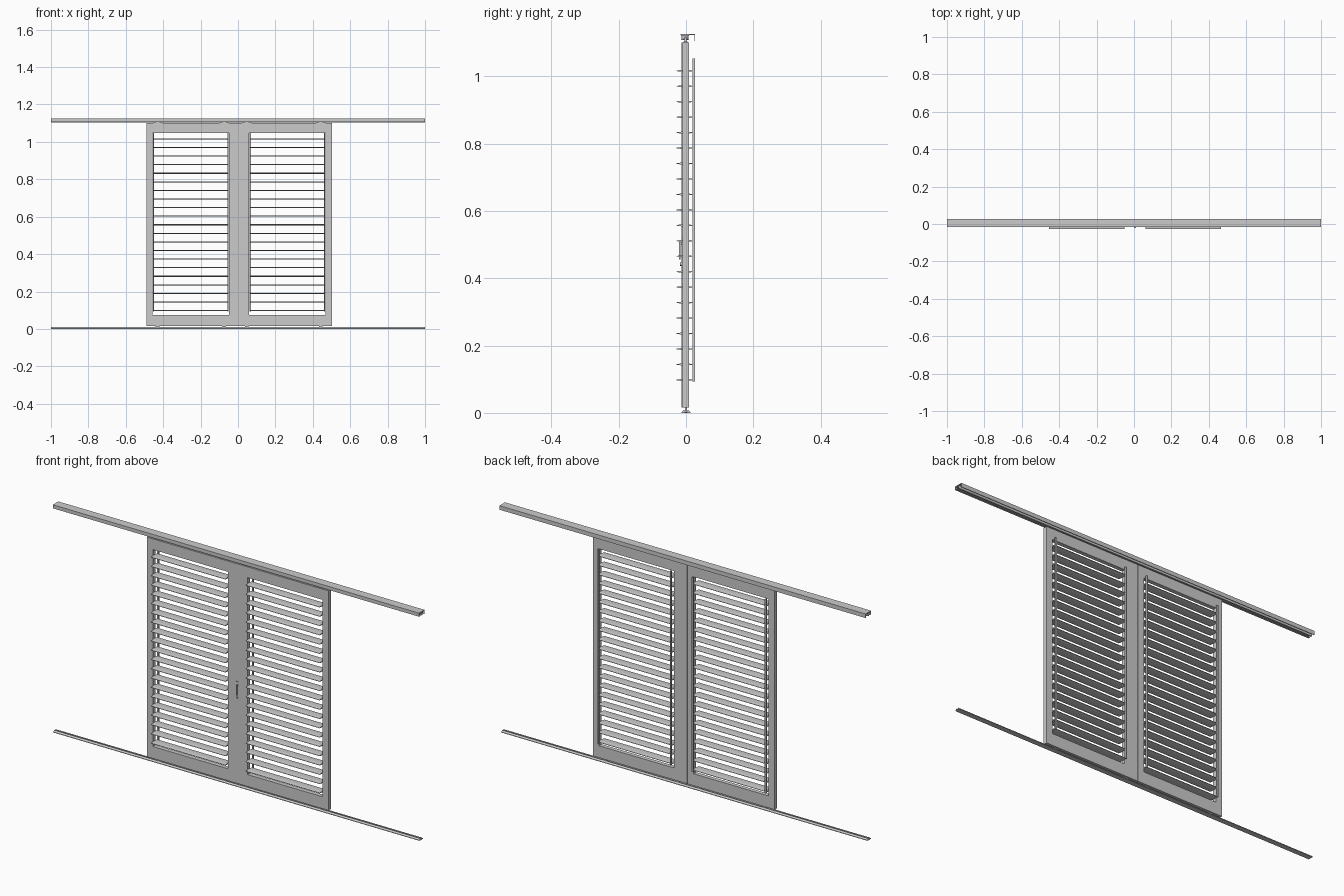
import bpy, bmesh
from mathutils import Vector

old = bpy.data.objects.get("Cube")
if old:
    bpy.data.objects.remove(old, do_unlink=True)

grey = bpy.data.materials.new("light grey")
grey.use_nodes = True
grey.diffuse_color = (0.6, 0.6, 0.6, 1)
grey.node_tree.nodes["Principled BSDF"].inputs["Base Color"].default_value = (0.6, 0.6, 0.6, 1)


def finish(name, bm):
    bmesh.ops.recalc_face_normals(bm, faces=bm.faces)
    mesh = bpy.data.meshes.new(name)
    bm.to_mesh(mesh)
    bm.free()
    mesh.materials.append(grey)
    obj = bpy.data.objects.new(name, mesh)
    bpy.context.collection.objects.link(obj)
    return obj


def add_box(bm, x0, x1, y0, y1, z0, z1):
    verts = bmesh.ops.create_cube(bm, size=1)["verts"]
    lo, hi = Vector((x0, y0, z0)), Vector((x1, y1, z1))
    for v in verts:
        v.co = (lo + hi) / 2 + v.co * (hi - lo)


def boxes(name, *dims):
    bm = bmesh.new()
    for d in dims:
        add_box(bm, *d)
    return finish(name, bm)


def extrude_x(name, profile, x0, x1):
    # Sweep a closed (y, z) profile along x
    bm = bmesh.new()
    face = bm.faces.new([bm.verts.new((x0, y, z)) for y, z in profile])
    top = bmesh.ops.extrude_face_region(bm, geom=[face])["geom"]
    for v in top:
        if isinstance(v, bmesh.types.BMVert):
            v.co.x = x1
    return finish(name, bm)


def cylinder(name, centre, radius, depth):
    # Small wheel or knob with its axis along y
    bpy.ops.mesh.primitive_cylinder_add(vertices=20, radius=radius, depth=depth,
                                        location=centre, rotation=(1.5708, 0, 0))
    obj = bpy.context.object
    obj.name = name
    obj.data.materials.append(grey)
    bpy.ops.object.shade_smooth_by_angle()


# Header rail: hollow track with a cover plate and hanging rear lip
extrude_x("header_cover", [(-.016, 1.125), (.027, 1.125), (.027, 1.105), (.025, 1.105),
                           (.025, 1.122), (-.016, 1.122)], -1, 1)
extrude_x("header_track", [(-.015, 1.122), (-.015, 1.107), (-.005, 1.107), (-.005, 1.109),
                           (-.013, 1.109), (-.013, 1.12), (.007, 1.12), (.007, 1.109),
                           (.001, 1.109), (.001, 1.107), (.009, 1.107), (.009, 1.122)], -1, 1)

# Floor guide: shallow channel
extrude_x("floor_guide", [(-.013, 0), (.013, 0), (.013, .003), (.006, .009), (.004, .009),
                          (.004, .003), (-.004, .003), (-.004, .009), (-.006, .009),
                          (-.013, .003)], -1, 1)

BOTTOM, TOP = .016, 1.1
OPEN_LOW, OPEN_HIGH = .075, 1.047
FRONT, BACK = -.011, .009
SLATS = 21

# Each shutter: outer left, opening left, opening right, outer right
for side, (a, b, c, d) in (("right", (-.49, -.457, -.048, -.0145)),
                           ("left", (-.013, .06, .468, .502))):
    boxes(side + "_shutter_frame",
          (a, b, FRONT, BACK, BOTTOM, TOP),
          (c, d, FRONT, BACK, BOTTOM, TOP),
          (b, c, FRONT, BACK, BOTTOM, OPEN_LOW),
          (b, c, FRONT, BACK, OPEN_HIGH, TOP))
    # Horizontal blades with tapered edges
    for i in range(SLATS):
        z = .098 + i * .0459
        extrude_x(f"{side}_slat_{i + 1}",
                  [(-.028, z - .001), (-.012, z - .003), (.004, z - .003), (.02, z - .001),
                   (.02, z + .001), (.004, z + .003), (-.012, z + .003), (-.028, z + .001)],
                  b + .002, c - .002)
    # Tilt rods behind the blades
    for end, x in (("a", b + .002), ("b", c - .009)):
        boxes(f"{side}_tilt_rod_{end}", (x, x + .007, .019, .027, .093, 1.052))
    # Hangers, rollers and floor pins
    for n, x in enumerate((a + .06, d - .06)):
        boxes(f"{side}_hanger_{n}", (x - .012, x + .012, -.004, .001, TOP, 1.116),
              (x - .025, x + .025, -.007, .005, TOP - .002, 1.103))
        cylinder(f"{side}_roller_{n}", (x, -.002, 1.114), .005, .016)
        boxes(f"{side}_floor_pin_{n}", (x - .01, x + .01, -.003, .003, .004, BOTTOM))

# Overlapping strip where the shutters meet
boxes("meeting_strip", (-.022, -.0135, FRONT - .002, FRONT, BOTTOM, TOP))

# Handle plate with lever and lock
boxes("handle_plate", (-.002, .014, FRONT - .003, FRONT, .43, .52))
boxes("handle_lever", (.003, .009, -.021, -.017, .455, .508),
      (.003, .009, -.018, FRONT, .498, .506))
cylinder("lock_barrel", (.006, -.015, .442), .005, .006)
